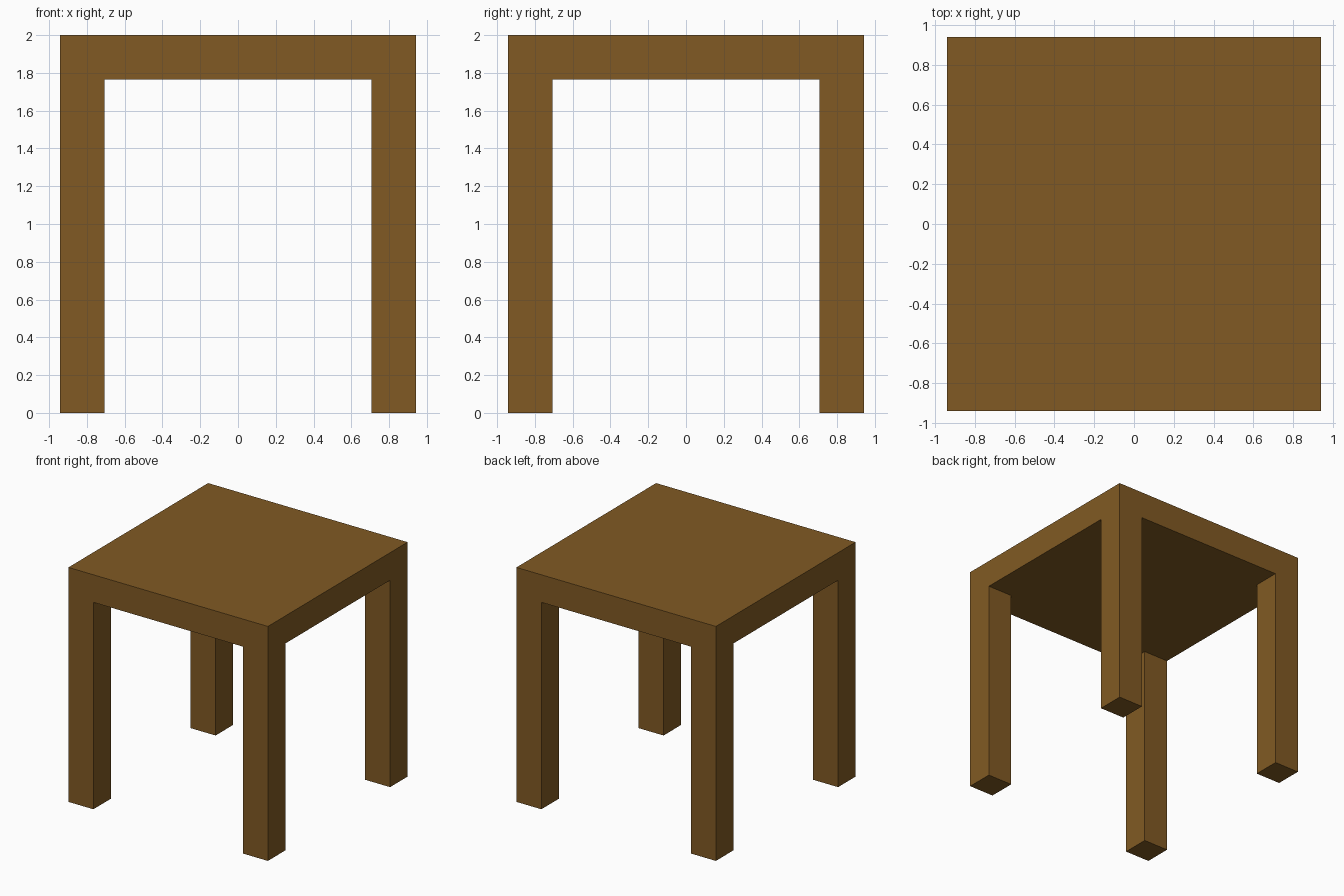
import bpy
import bmesh

if "Cube" in bpy.data.objects:
    bpy.data.objects.remove(bpy.data.objects["Cube"])

U = 2 / 17                                    # design unit: table is 16 x 16 x 17
OUT, INN, TOP, UNDER = 8 * U, 6 * U, 2.0, 15 * U

wood = bpy.data.materials.new("brown wood")
wood.diffuse_color = (0.220, 0.102, 0.017, 1)
wood.use_nodes = True
wood.node_tree.nodes["Principled BSDF"].inputs["Base Color"].default_value = wood.diffuse_color

bm = bmesh.new()

# Underside of the tabletop: 3 x 3 grid whose corner cells are the leg footprints
steps = (-OUT, -INN, INN, OUT)
v = [[bm.verts.new((x, y, UNDER)) for y in steps] for x in steps]
cells = {(i, j): bm.faces.new((v[i][j], v[i][j + 1], v[i + 1][j + 1], v[i + 1][j]))
         for i in range(3) for j in range(3)}


def extrude(faces, z, keep):
    """Extrude faces to height z, keeping or dropping the starting faces."""
    geom = bmesh.ops.extrude_face_region(bm, geom=faces, use_keep_orig=keep)["geom"]
    for e in geom:
        if isinstance(e, bmesh.types.BMVert):
            e.co.z = z


# Slab upwards, then the four corner legs downwards
corners = [cells[i, j] for i in (0, 2) for j in (0, 2)]
extrude(list(cells.values()), TOP, True)
for f in corners:
    extrude([f], 0.0, False)

# Merge flush faces into clean flat panels
bmesh.ops.recalc_face_normals(bm, faces=bm.faces)
bmesh.ops.dissolve_limit(bm, angle_limit=0.01, verts=bm.verts, edges=bm.edges)

mesh = bpy.data.meshes.new("table")
bm.to_mesh(mesh)
bm.free()
mesh.materials.append(wood)
bpy.context.collection.objects.link(bpy.data.objects.new("table", mesh))
